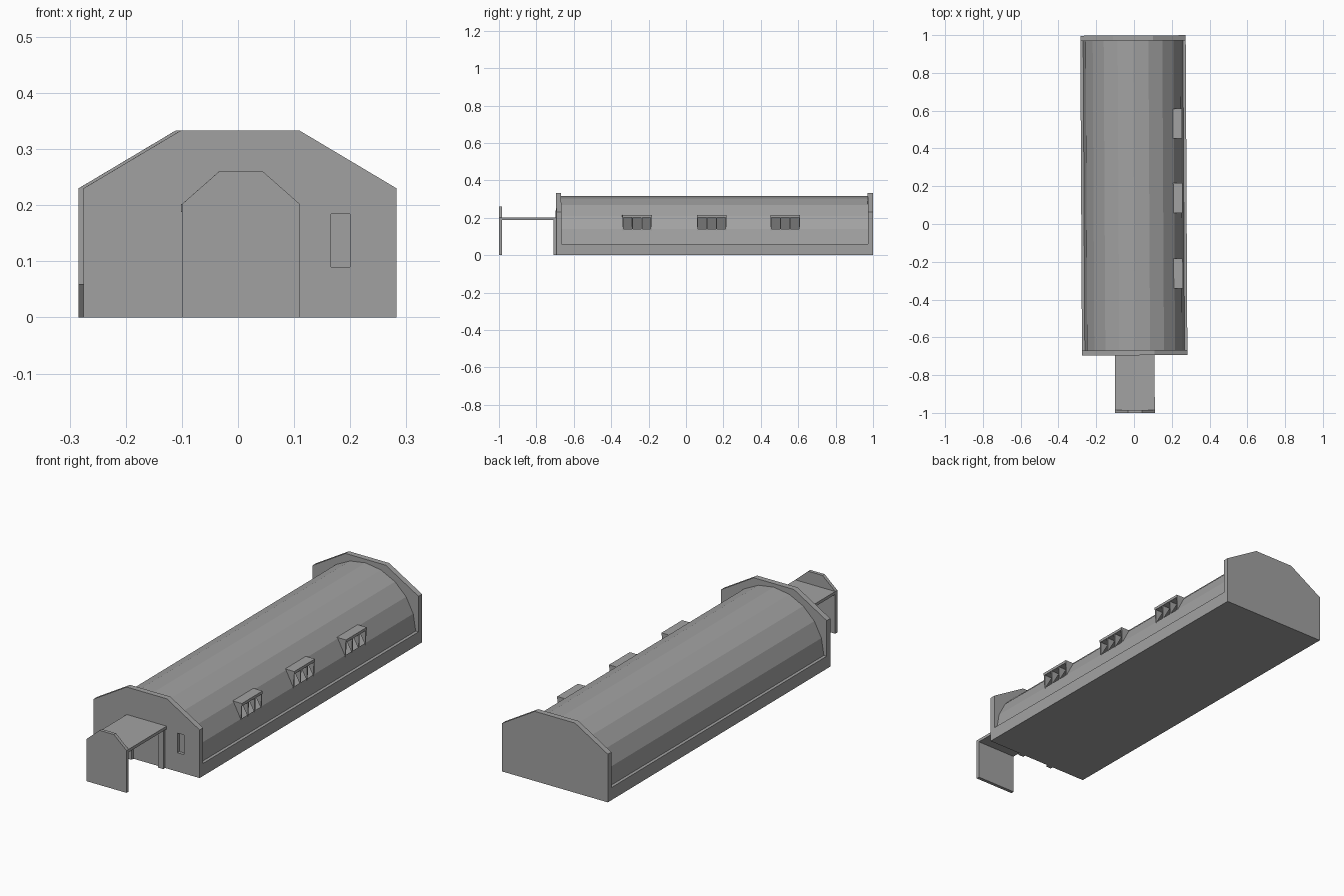
import bpy, bmesh, math
from mathutils import Matrix

cube = bpy.data.objects.get("Cube")
if cube:
    bpy.data.objects.remove(cube)

grey = bpy.data.materials.new("plain_grey")
grey.use_nodes = True
GREY = (0.36, 0.36, 0.36, 1)
grey.diffuse_color = GREY
grey.node_tree.nodes["Principled BSDF"].inputs["Base Color"].default_value = GREY

# The whole building stands very slightly turned on its plot
TURN = Matrix.Rotation(0.0053, 4, 'Z')


def finish(name, bm, recalc=True):
    if recalc:
        bmesh.ops.recalc_face_normals(bm, faces=bm.faces)
    bm.transform(TURN)
    mesh = bpy.data.meshes.new(name)
    bm.to_mesh(mesh)
    bm.free()
    mesh.materials.append(grey)
    obj = bpy.data.objects.new(name, mesh)
    bpy.context.collection.objects.link(obj)
    return obj


def prism(name, profile, y0, y1):
    """Extrude an (x, z) outline from y0 to y1."""
    bm = bmesh.new()
    face = bm.faces.new([bm.verts.new((x, y0, z)) for x, z in profile])
    ext = bmesh.ops.extrude_face_region(bm, geom=[face])["geom"]
    moved = [v for v in ext if isinstance(v, bmesh.types.BMVert)]
    bmesh.ops.translate(bm, verts=moved, vec=(0, y1 - y0, 0))
    return finish(name, bm)


def box(name, x0, x1, y0, y1, z0, z1):
    return prism(name, [(x0, z0), (x1, z0), (x1, z1), (x0, z1)], y0, y1)


def gable(half, shoulder, top_half, top):
    right = [(half, 0), (half, shoulder), (top_half, top)]
    return right + [(-x, z) for x, z in reversed(right)]


FRONT, BACK, WALL = -0.695, 0.998, 0.027
HALF, PLINTH = 0.279, 0.06

# End walls and plinth
front_wall = prism("front_wall", gable(HALF, 0.23, 0.106, 0.333), FRONT, FRONT + WALL)
prism("back_wall", gable(HALF, 0.23, 0.106, 0.333), BACK - WALL, BACK)
box("plinth", -HALF, HALF, FRONT + WALL, BACK - WALL, 0, PLINTH)

# Narrow window recess in the front wall
cutter = box("window_cutter", 0.162, 0.196, FRONT - 0.02, FRONT + 0.015, 0.09, 0.184)
cutter.hide_render = True
cutter.hide_set(True)
cut = front_wall.modifiers.new("window", 'BOOLEAN')
cut.object = cutter
cut.solver = 'EXACT'

# Vaulted roof shell: ten facets, with three dormer openings in one facet
SEGMENTS, RX, RZ = 10, 0.264, 0.256
arc = [(RX * math.cos(math.pi * i / SEGMENTS), PLINTH + RZ * math.sin(math.pi * i / SEGMENTS))
       for i in range(SEGMENTS + 1)]
dormers = [(c - 0.079, c + 0.079) for c in (-0.263, 0.136, 0.53)]
stations = [FRONT + WALL] + [y for pair in dormers for y in pair] + [BACK - WALL]
bm = bmesh.new()
rows = [[bm.verts.new((x, y, z)) for x, z in arc] for y in stations]
for j in range(len(stations) - 1):
    for i in range(SEGMENTS):
        if i == 1 and j % 2 == 1:
            continue
        bm.faces.new((rows[j][i], rows[j + 1][i], rows[j + 1][i + 1], rows[j][i + 1]))
bmesh.ops.dissolve_limit(bm, angle_limit=0.01, verts=bm.verts, edges=bm.edges)
for f in bm.faces:
    c = f.calc_center_median()
    if f.normal.x * c.x + f.normal.z * (c.z - PLINTH) < 0:
        f.normal_flip()
finish("vaulted_roof", bm, recalc=False)

# Dormers: flat lid carried by four triangular fins
(sill_x, sill_z), (head_x, head_z) = arc[1], arc[2]
LID, FIN = 0.202, 0.006
for n, (y0, y1) in enumerate(dormers, 1):
    box(f"dormer_{n}_lid", head_x - 0.006, 0.257, y0, y1, LID, 0.215)
    for k in range(4):
        y = y0 + k * (y1 - y0 - FIN) / 3
        prism(f"dormer_{n}_fin_{k + 1}",
              [(sill_x + 0.002, 0.132), (0.255, LID), (head_x, LID)], y, y + FIN)

# Entrance: screen wall, flat canopy, door frame
prism("entrance_screen", gable(0.105, 0.202, 0.038, 0.261), -1.0, -0.984)
box("entrance_canopy", -0.105, 0.105, -0.984, FRONT, 0.188, 0.202)
for side, name in ((-1, "right"), (1, "left")):
    a, b = sorted((side * 0.07, side * 0.097))
    box(f"door_post_{name}", a, b, FRONT - 0.014, FRONT, 0, 0.188)
